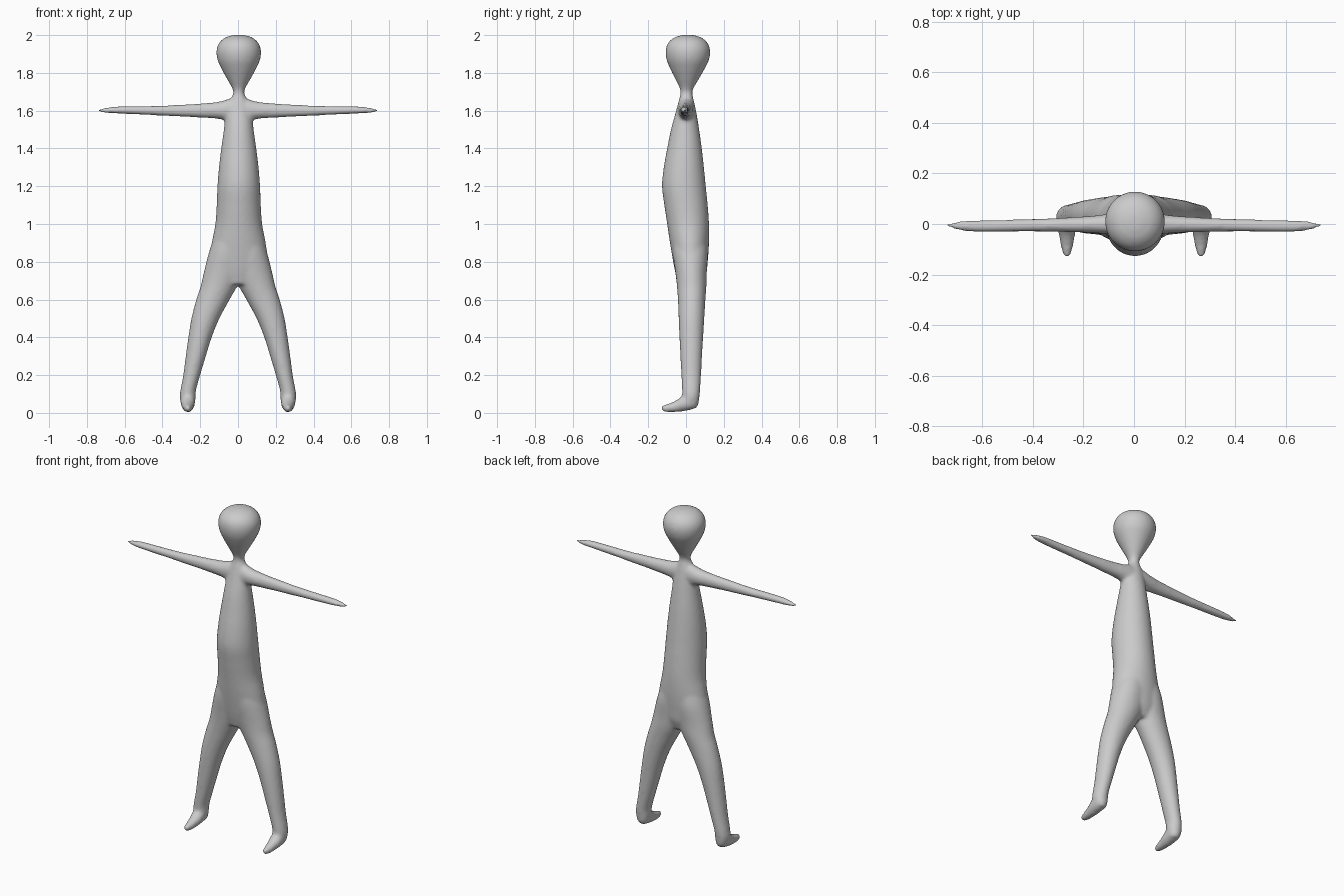
import bpy, bmesh, math
from mathutils import Vector

SIDES, STEPS = 32, 5
bm = bmesh.new()


def spline(rows):
    """Smoothly interpolate a list of station tuples."""
    out = []
    for i in range(len(rows) - 1):
        a, b = rows[max(i - 1, 0)], rows[i]
        c, d = rows[i + 1], rows[min(i + 2, len(rows) - 1)]
        for s in range(STEPS):
            t = s / STEPS
            out.append([0.5 * (2 * q + (r - p) * t + (2 * p - 5 * q + 4 * r - w) * t * t
                               + (3 * q - p - 3 * r + w) * t ** 3)
                        for p, q, r, w in zip(a, b, c, d)])
    return out + [list(rows[-1])]


def loft(rows, axis, mirror=1):
    """Rows: position along axis, then min/max of the two cross directions."""
    u, v = [i for i in range(3) if i != axis]
    rings = []
    for pos, u0, u1, v0, v1 in spline(rows):
        ring = []
        for k in range(SIDES):
            a = 2 * math.pi * k / SIDES
            p = Vector((0, 0, 0))
            p[axis] = pos
            p[u] = (u0 + u1) / 2 + (u1 - u0) / 2 * math.cos(a)
            p[v] = (v0 + v1) / 2 + (v1 - v0) / 2 * math.sin(a)
            p.x *= mirror
            ring.append(bm.verts.new(p))
        rings.append(ring)
    faces = [bm.faces.new(rings[0]), bm.faces.new(rings[-1])]
    for a, b in zip(rings, rings[1:]):
        for k in range(SIDES):
            n = (k + 1) % SIDES
            faces.append(bm.faces.new((a[k], a[n], b[n], b[k])))
    bmesh.ops.recalc_face_normals(bm, faces=faces)


# Head, neck and trunk: z, half width, back and front depth
trunk = [(0.68, .10, -.04, .085), (0.74, .14, -.056, .108), (0.8, .155, -.068, .115),
         (0.9, .143, -.085, .122), (1.0, .124, -.10, .122), (1.1, .117, -.115, .115),
         (1.2, .113, -.127, .105), (1.3, .105, -.118, .095), (1.4, .093, -.10, .084),
         (1.5, .079, -.08, .07), (1.58, .069, -.058, .057), (1.64, .055, -.042, .045),
         (1.69, .03, -.03, .034), (1.72, .036, -.034, .041), (1.76, .058, -.053, .064),
         (1.82, .091, -.083, .098), (1.87, .113, -.103, .122), (1.92, .118, -.108, .128),
         (1.96, .103, -.094, .113), (1.988, .07, -.06, .08), (2.001, .025, -.015, .035)]
loft([(z, .004 - w, .004 + w, f, b) for z, w, f, b in trunk], 2)

# Arm: x, y range, z range
arm = [(0, -.04, .045, 1.55, 1.665), (.05, -.042, .045, 1.545, 1.662),
       (.1, -.04, .04, 1.556, 1.648), (.2, -.034, .03, 1.563, 1.638),
       (.4, -.03, .02, 1.573, 1.627), (.6, -.032, .016, 1.583, 1.623),
       (.67, -.028, .013, 1.585, 1.62), (.72, -.018, .006, 1.591, 1.611),
       (.744, -.009, .001, 1.597, 1.605)]
# Leg: z, x range, y range
leg = [(.022, .24, .285, .0, .05), (.04, .23, .299, -.015, .064), (.08, .224, .308, -.02, .071),
       (.12, .222, .305, -.021, .075), (.2, .2, .29, -.025, .08), (.3, .17, .277, -.03, .085),
       (.4, .139, .263, -.035, .091), (.5, .098, .247, -.039, .097), (.6, .044, .221, -.043, .103),
       (.67, .004, .198, -.048, .108), (.74, -.03, .182, -.056, .11), (.85, -.04, .154, -.07, .115),
       (.95, -.03, .12, -.07, .1)]
# Foot: y, x range, z range
foot = [(-.131, .259, .271, .016, .034), (-.12, .25, .28, .007, .042),
        (-.09, .241, .289, .003, .05), (-.05, .234, .296, .005, .068),
        (-.01, .228, .303, .009, .095), (.03, .23, .303, .018, .1), (.055, .242, .29, .035, .09)]
for side in (1, -1):
    loft(arm, 0, side)
    loft(leg, 2, side)
    loft(foot, 1, side)

mesh = bpy.data.meshes.new("body")
bm.to_mesh(mesh)
bm.free()
body = bpy.data.objects.new("body", mesh)
bpy.context.collection.objects.link(body)

# Fuse the limbs into one skin and soften the joints
fuse = body.modifiers.new("fuse", 'REMESH')
fuse.mode = 'VOXEL'
fuse.voxel_size = 0.009
fuse.use_smooth_shade = True
soften = body.modifiers.new("soften", 'SMOOTH')
soften.factor = 0.5
soften.iterations = 8

grey = bpy.data.materials.new("light grey")
grey.diffuse_color = (0.6, 0.6, 0.6, 1)
mesh.materials.append(grey)
